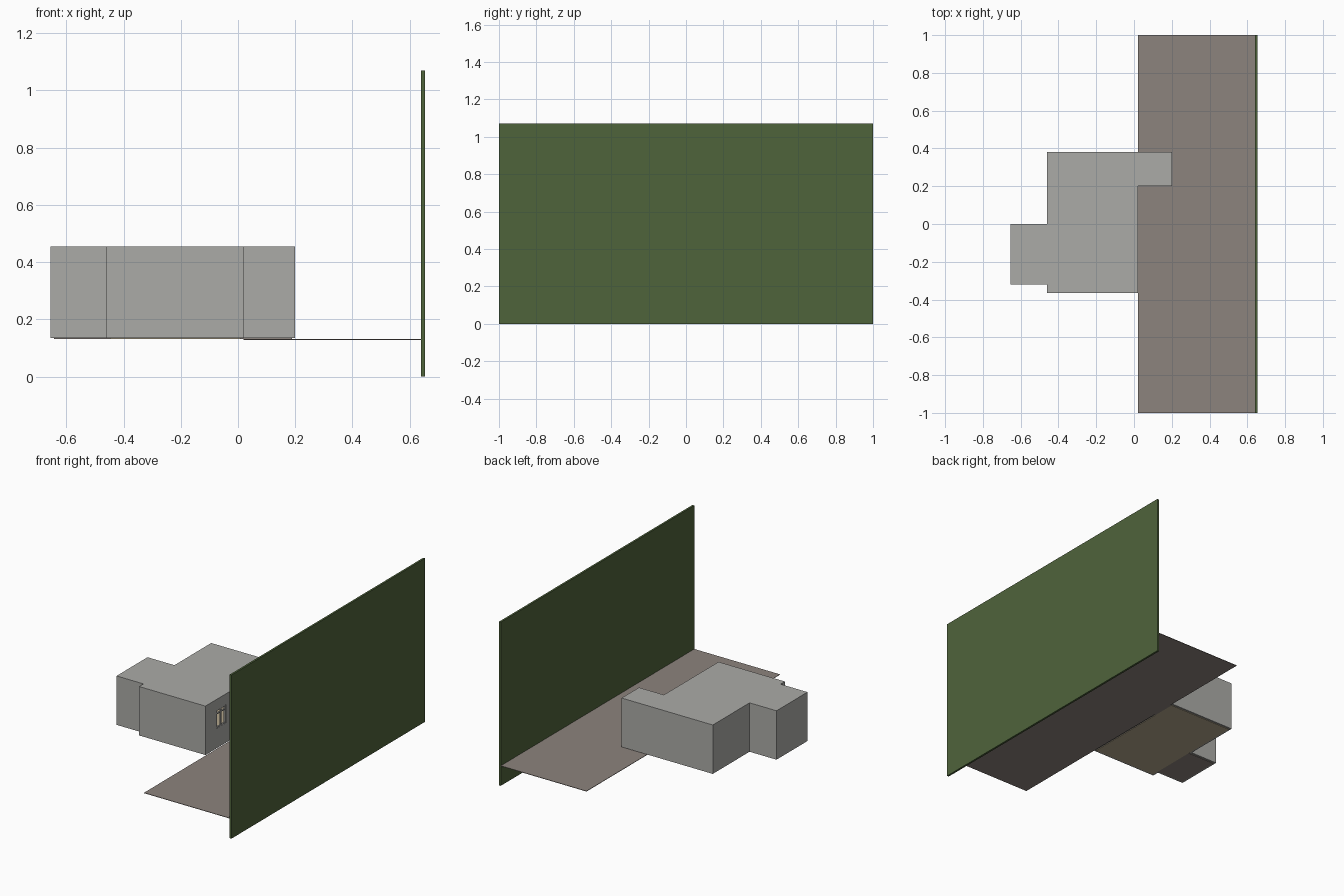
import bpy, bmesh

if "Cube" in bpy.data.objects:
    bpy.data.objects.remove(bpy.data.objects["Cube"])


def material(name, rgb):
    m = bpy.data.materials.new(name)
    m.diffuse_color = (*rgb, 1)
    m.use_nodes = True
    m.node_tree.nodes["Principled BSDF"].inputs["Base Color"].default_value = m.diffuse_color
    return m


GREY = material("wall grey", (0.41, 0.41, 0.39))
TAUPE = material("ground taupe", (0.265, 0.228, 0.206))
GREEN = material("hedge green", (0.078, 0.125, 0.044))
WOOD = material("floor tan", (0.46, 0.39, 0.265))


def prism(name, outline, z0, z1, mat):
    """Extrude a counter-clockwise outline from z0 up to z1."""
    bm = bmesh.new()
    face = bm.faces.new([bm.verts.new((x, y, z0)) for x, y in outline])
    up = bmesh.ops.extrude_face_region(bm, geom=[face])["geom"]
    bmesh.ops.translate(bm, vec=(0, 0, z1 - z0),
                        verts=[g for g in up if isinstance(g, bmesh.types.BMVert)])
    bmesh.ops.recalc_face_normals(bm, faces=bm.faces)
    me = bpy.data.meshes.new(name)
    bm.to_mesh(me)
    bm.free()
    me.materials.append(mat)
    ob = bpy.data.objects.new(name, me)
    bpy.context.collection.objects.link(ob)
    return ob


def box(name, x0, x1, y0, y1, z0, z1, mat):
    return prism(name, [(x0, y0), (x1, y0), (x1, y1), (x0, y1)], z0, z1, mat)


def cut(ob, cutter):
    mod = ob.modifiers.new("cut", 'BOOLEAN')
    mod.operation, mod.solver, mod.object = 'DIFFERENCE', 'EXACT', cutter
    cutter.hide_render = True
    cutter.hide_set(True)


def footprint(t):
    """House plan, pulled in by t on every side."""
    return [(-0.655 + t, -0.32 + t), (-0.46 + t, -0.32 + t), (-0.46 + t, -0.365 + t),
            (0.02 - t, -0.365 + t), (0.02 - t, 0.20 + t), (0.20 - t, 0.20 + t),
            (0.20 - t, 0.38 - t), (-0.46 + t, 0.38 - t), (-0.46 + t, 0.0 - t),
            (-0.655 + t, 0.0 - t)]


BASE, TOP, T = 0.135, 0.455, 0.012

# Hollow house shell with a window opening facing the terrace
shell = prism("house_shell", footprint(0), BASE, TOP, GREY)
cut(shell, prism("room_cutter", footprint(T), BASE - 0.1, TOP - T, GREY))
WY0, WY1, WZ0, WZ1 = -0.25, -0.155, 0.265, 0.385
cut(shell, box("window_cutter", -0.02, 0.05, WY0, WY1, WZ0, WZ1, GREY))

# Window frame: four edges, centre mullion and transom
B = 0.007
MID, TR = (WY0 + WY1) / 2, WZ1 - 0.03
for name, y0, y1, z0, z1 in [
        ("window_jamb_near", WY0, WY0 + B, WZ0, WZ1),
        ("window_jamb_far", WY1 - B, WY1, WZ0, WZ1),
        ("window_mullion", MID - B / 2, MID + B / 2, WZ0, WZ1),
        ("window_sill", WY0, WY1, WZ0, WZ0 + B),
        ("window_head", WY0, WY1, WZ1 - B, WZ1),
        ("window_transom", WY0, WY1, TR, TR + B)]:
    box(name, 0.010, 0.019, y0, y1, z0, z1, GREY)

# Room floors, set just inside the walls
F0, F1 = 0.132, 0.136
box("main_floor", -0.46 + T, 0.02 - T, -0.365 + T, 0.38 - T, F0, F1, WOOD)
box("left_floor", -0.655 + T, -0.46 + T, -0.32 + T, -T, F0, F1, TAUPE)
box("right_floor", 0.02 - T, 0.20 - T, 0.20 + T, 0.38 - T, F0, F1, TAUPE)

# Terrace strip and tall green backdrop wall
box("terrace", 0.02, 0.64, -1, 1, 0.128, 0.131, TAUPE)
box("hedge_wall", 0.64, 0.653, -1, 1, 0, 1.07, GREEN)
